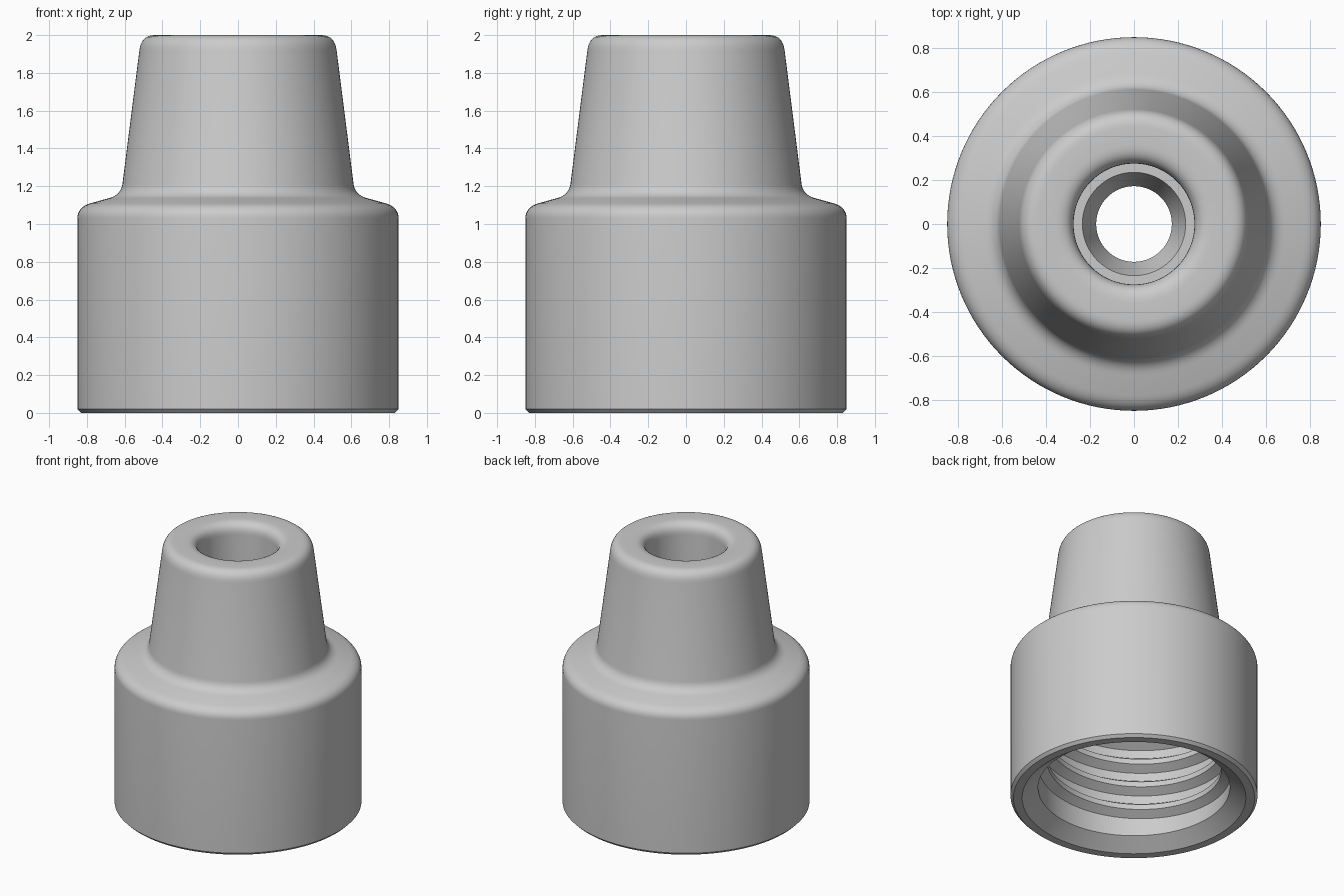
import bpy
import bmesh
from math import cos, sin, pi, radians
from mathutils import Vector

cube = bpy.data.objects.get("Cube")
if cube:
    bpy.data.objects.remove(cube, do_unlink=True)

grey = bpy.data.materials.new("plain grey")
grey.use_nodes = True
colour = (0.6, 0.6, 0.6, 1)
grey.diffuse_color = colour
grey.node_tree.nodes["Principled BSDF"].inputs["Base Color"].default_value = colour


def finish(bm, name):
    """Turn a bmesh into a smooth grey object with sharp edges kept."""
    bmesh.ops.remove_doubles(bm, verts=bm.verts, dist=1e-5)
    bmesh.ops.recalc_face_normals(bm, faces=bm.faces)
    mesh = bpy.data.meshes.new(name)
    bm.to_mesh(mesh)
    bm.free()
    mesh.materials.append(grey)
    obj = bpy.data.objects.new(name, mesh)
    bpy.context.collection.objects.link(obj)
    bpy.ops.object.select_all(action='DESELECT')
    obj.select_set(True)
    bpy.context.view_layer.objects.active = obj
    bpy.ops.object.shade_smooth_by_angle(angle=radians(28))
    return obj


def fillet(start, corner, end, steps=8):
    """Rounded corner as a quadratic curve."""
    a, b, c = Vector(start), Vector(corner), Vector(end)
    ts = [i / steps for i in range(steps + 1)]
    return [a * (1 - t) ** 2 + b * 2 * t * (1 - t) + c * t * t for t in ts]


# Cap body: closed profile of radius and height, turned about z
profile = [(0.77, 0), (0.83, 0), (0.85, 0.02)]
profile += fillet((0.85, 1.03), (0.85, 1.09), (0.78, 1.11))      # shoulder edge
profile += fillet((0.69, 1.135), (0.622, 1.15), (0.612, 1.21))   # neck root
profile += fillet((0.522, 1.92), (0.512, 2.0), (0.44, 2.0))      # neck rim
profile += fillet((0.36, 2.0), (0.275, 2.0), (0.275, 1.915))     # bore mouth
profile += [(0.275, 1.15), (0.235, 1.15), (0.172, 0.95),         # stepped bore
            (0.66, 0.95), (0.66, 0.08)]                          # socket

SEGMENTS = 128
bm = bmesh.new()
ring = [bm.verts.new((r, 0, z)) for r, z in profile]
edges = [bm.edges.new((ring[i - 1], ring[i])) for i in range(len(ring))]
bmesh.ops.spin(bm, geom=ring + edges, cent=(0, 0, 0), axis=(0, 0, 1),
               angle=2 * pi, steps=SEGMENTS, use_merge=True)
finish(bm, "cap_body")

# Internal thread: a ridge swept along a helix, fading out at both ends
PITCH, TURNS, PER_TURN = 0.18, 4, 96
bm = bmesh.new()
last = None
total = TURNS * PER_TURN
for i in range(total + 1):
    angle = 2 * pi * i / PER_TURN
    height = 0.16 + PITCH * i / PER_TURN
    fade = min(1, 8 * i / PER_TURN, 8 * (total - i) / PER_TURN)
    crest = 0.665 - 0.065 * max(fade, 0.05)
    section = [(0.67, -0.065), (crest, -0.02), (crest, 0.02), (0.67, 0.065)]
    loop = [bm.verts.new((r * cos(angle), r * sin(angle), height + dz))
            for r, dz in section]
    if last:
        for k in range(4):
            bm.faces.new((last[k - 1], last[k], loop[k], loop[k - 1]))
    else:
        bm.faces.new(loop)
    last = loop
bm.faces.new(last)
finish(bm, "inner_thread")
